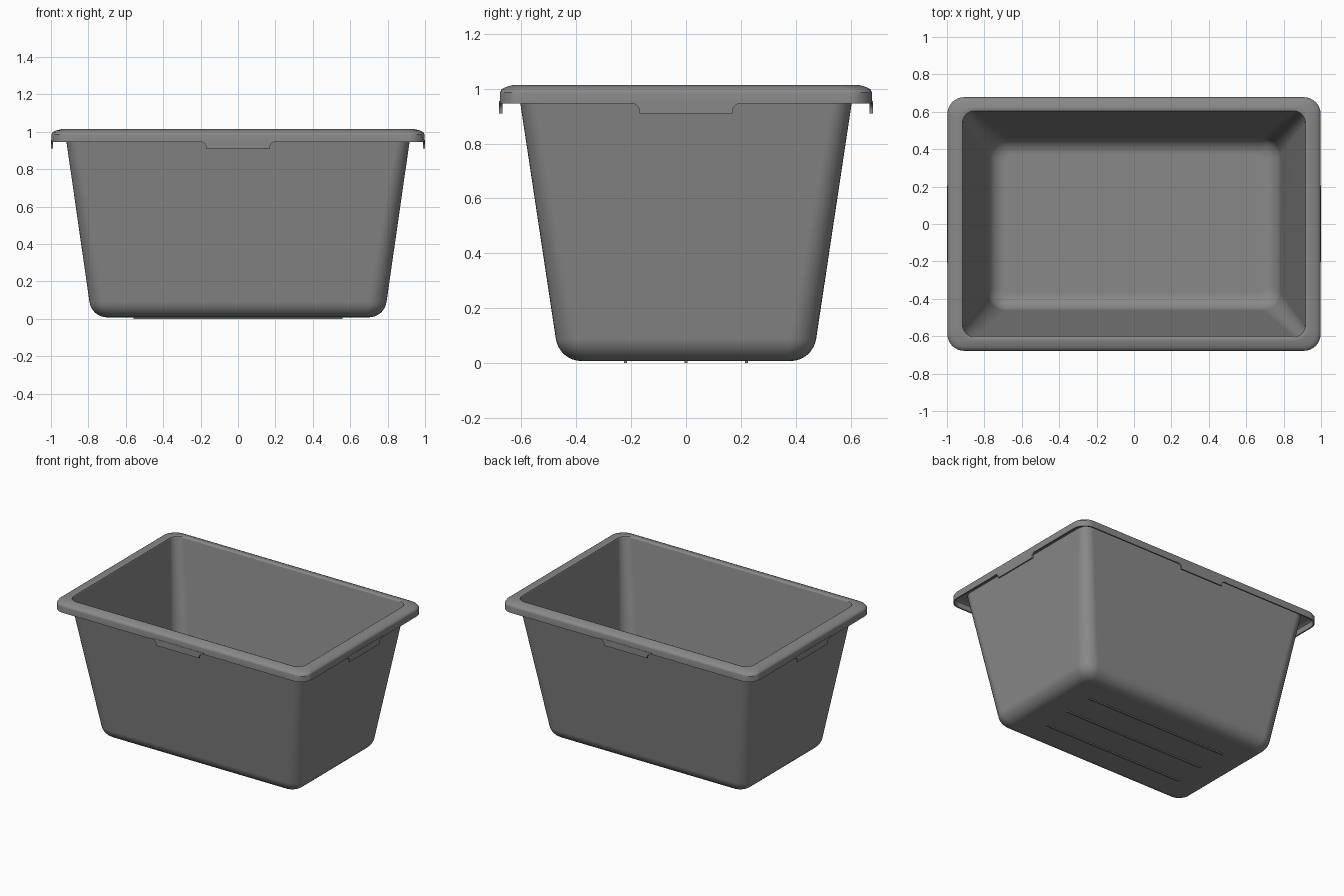
import bpy, bmesh, math

if "Cube" in bpy.data.objects:
    bpy.data.objects.remove(bpy.data.objects["Cube"])

grey = bpy.data.materials.new("grey plastic")
grey.use_nodes = True
COLOUR = (0.25, 0.25, 0.25, 1)
grey.diffuse_color = COLOUR
grey.node_tree.nodes["Principled BSDF"].inputs["Base Color"].default_value = COLOUR


def finish(bm, name):
    """Turn a bmesh into a shaded, coloured object."""
    bmesh.ops.recalc_face_normals(bm, faces=bm.faces)
    mesh = bpy.data.meshes.new(name)
    bm.to_mesh(mesh)
    bm.free()
    obj = bpy.data.objects.new(name, mesh)
    bpy.context.collection.objects.link(obj)
    mesh.materials.append(grey)
    bpy.ops.object.select_all(action="DESELECT")
    obj.select_set(True)
    bpy.context.view_layer.objects.active = obj
    bpy.ops.object.shade_smooth_by_angle(angle=math.radians(35))
    mod = obj.modifiers.new("weighted normals", "WEIGHTED_NORMAL")
    mod.keep_sharp = True
    return obj


def rounded_ring(bm, hx, hy, z, r, steps=8):
    """Vertices of a rounded rectangle at height z."""
    verts = []
    for quarter, (sx, sy) in enumerate([(1, 1), (-1, 1), (-1, -1), (1, -1)]):
        for i in range(steps + 1):
            a = math.pi / 2 * (quarter + i / steps)
            verts.append(bm.verts.new((sx * (hx - r) + r * math.cos(a),
                                       sy * (hy - r) + r * math.sin(a), z)))
    return verts


def bottom_curve(inset, z0):
    """Rounded turn from the floor into the wall."""
    points = []
    for i in range(9):
        t = math.radians(82) * i / 8
        s = 0.095 * math.sin(t)
        points.append((0.70 - inset + s, 0.38 - inset + s,
                       z0 + 0.095 * (1 - math.cos(t)), 0.035 + 0.65 * s))
    return points


# Tub: outside floor and wall, hollow rim, then inside wall and floor
outside = bottom_curve(0, 0.008)
rim = [
    (0.917, 0.603, 0.945, 0.07), (0.924, 0.610, 0.992, 0.07),
    (0.965, 0.645, 0.992, 0.08), (0.984, 0.664, 0.980, 0.08),
    (0.988, 0.668, 0.945, 0.08), (0.998, 0.678, 0.945, 0.09),
    (0.998, 0.678, 0.985, 0.09), (0.991, 0.671, 0.998, 0.09),
    (0.975, 0.655, 1.006, 0.085), (0.945, 0.627, 1.014, 0.08),
    (0.925, 0.612, 1.014, 0.07), (0.917, 0.605, 1.011, 0.065),
    (0.913, 0.600, 1.003, 0.06),
]
inside = bottom_curve(0.012, 0.02)
bm = bmesh.new()
rings = [rounded_ring(bm, *p) for p in outside + rim + inside[::-1]]
for a, b in zip(rings, rings[1:]):
    for i in range(len(a)):
        j = (i + 1) % len(a)
        bm.faces.new((a[i], a[j], b[j], b[i]))
bm.faces.new(rings[0])
bm.faces.new(rings[-1])
finish(bm, "tub")


# Grip tabs: plates with concave shoulders hanging from each rim side
def grip_tab(name, distance, turn):
    half = [(0.17, 0.91)]
    for i in range(7):
        a = math.pi / 2 * i / 6
        half.append((0.205 - 0.035 * math.cos(a), 0.922 + 0.025 * math.sin(a)))
    half.append((0.205, 0.955))
    outline = half + [(-u, z) for u, z in reversed(half)]
    bm = bmesh.new()
    face = bm.faces.new([bm.verts.new((distance, u, z)) for u, z in outline])
    moved = bmesh.ops.extrude_face_region(bm, geom=[face])["geom"]
    bmesh.ops.translate(bm, vec=(-0.011, 0, 0),
                        verts=[v for v in moved if isinstance(v, bmesh.types.BMVert)])
    finish(bm, name).rotation_euler.z = turn


for name, distance, turn in [("left", 1.0, 0), ("back", 0.68, math.pi / 2),
                             ("right", 1.0, math.pi), ("front", 0.68, -math.pi / 2)]:
    grip_tab(name + "_grip_tab", distance, turn)

# Runners: thin ribs along the underside
for name, y in [("front", -0.22), ("middle", 0), ("back", 0.22)]:
    bm = bmesh.new()
    bmesh.ops.create_cube(bm, size=1)
    bmesh.ops.scale(bm, vec=(1.12, 0.012, 0.012), verts=bm.verts)
    bmesh.ops.translate(bm, vec=(0, y, 0.006), verts=bm.verts)
    finish(bm, name + "_runner")
